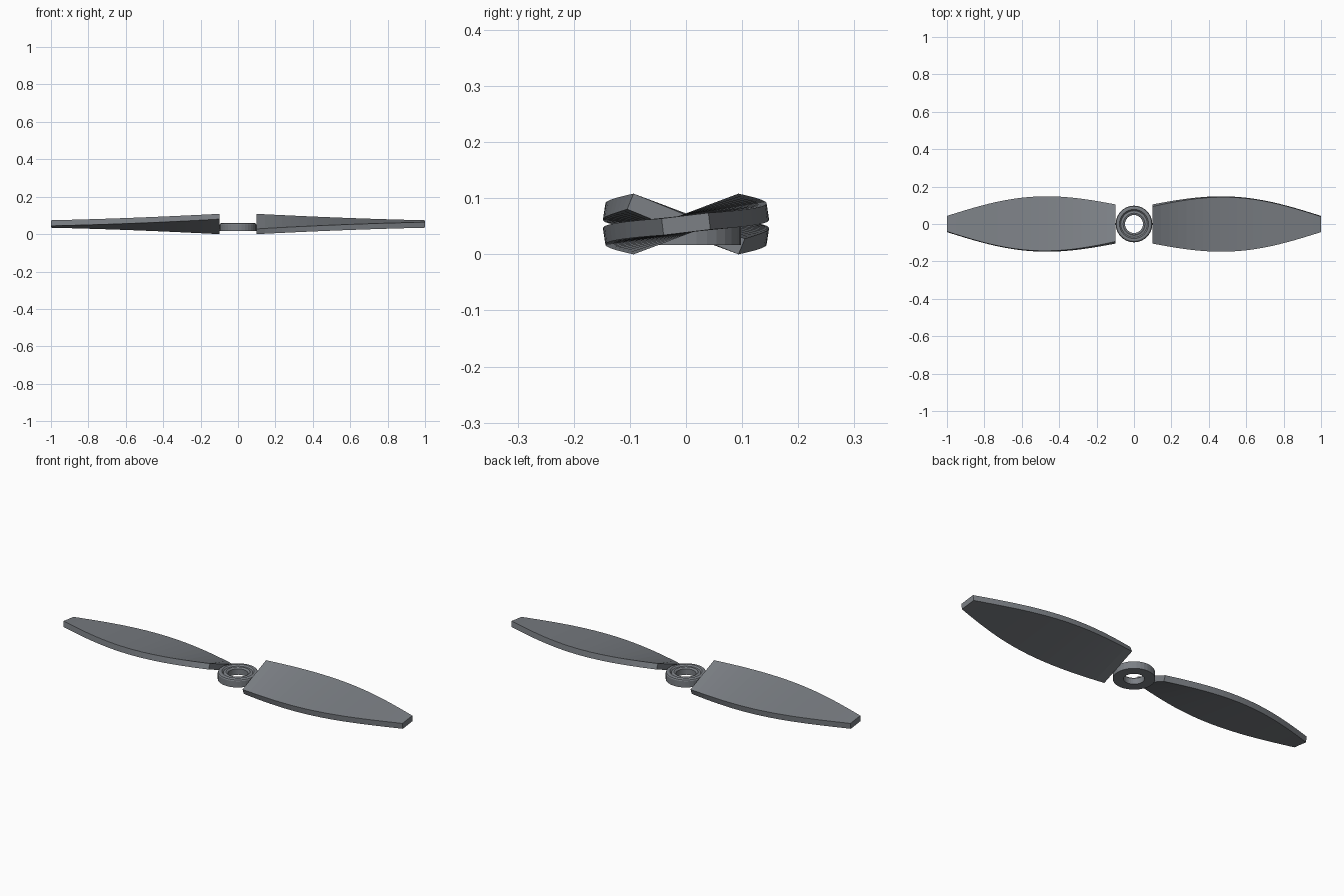
import bpy, bmesh
from math import sin, cos, asin, pi

if "Cube" in bpy.data.objects:
    bpy.data.objects.remove(bpy.data.objects["Cube"])

MID_Z = 0.054       # blade centre height
HALF_T = 0.015      # half blade thickness
STEPS = 20

dark = bpy.data.materials.new("dark_grey")
dark.diffuse_color = (0.2, 0.215, 0.235, 1)
dark.use_nodes = True
dark.node_tree.nodes["Principled BSDF"].inputs["Base Color"].default_value = dark.diffuse_color


def make_object(name, bm):
    bmesh.ops.recalc_face_normals(bm, faces=bm.faces)
    mesh = bpy.data.meshes.new(name)
    bm.to_mesh(mesh)
    bm.free()
    mesh.materials.append(dark)
    obj = bpy.data.objects.new(name, mesh)
    bpy.context.collection.objects.link(obj)
    return obj


def blade(name, side):
    # rectangular section, bulging chord, twist easing off towards the tip
    bm = bmesh.new()
    rings = []
    for i in range(STEPS + 1):
        t = i / STEPS
        x = 0.1 + 0.9 * t
        half = 0.107 - 0.065 * t + 0.07 * sin(pi * t)
        rise = 0.0402 - 0.05 * t + 0.0148 * t * t
        a = asin(rise / half)
        ring = []
        for u, v in ((-half, -HALF_T), (half, -HALF_T), (half, HALF_T), (-half, HALF_T)):
            y = u * cos(a) - v * sin(a)
            z = u * sin(a) + v * cos(a)
            ring.append(bm.verts.new((side * x, side * y, MID_Z + z)))
        rings.append(ring)
    for r0, r1 in zip(rings, rings[1:]):
        for k in range(4):
            n = (k + 1) % 4
            bm.faces.new((r0[k], r0[n], r1[n], r1[k]))
    bm.faces.new(rings[0])
    bm.faces.new(rings[-1])
    return make_object(name, bm)


def lathe(name, profile, sides):
    bm = bmesh.new()
    rings = [[bm.verts.new((r * cos(2 * pi * i / sides), r * sin(2 * pi * i / sides), z))
              for i in range(sides)] for r, z in profile]
    for r0, r1 in zip(rings, rings[1:] + rings[:1]):
        for k in range(sides):
            n = (k + 1) % sides
            bm.faces.new((r0[k], r0[n], r1[n], r1[k]))
    return make_object(name, bm)


# Two blades, half a turn apart
blade("right_blade", 1)
blade("left_blade", -1)

# Hub ring: flat underside, bevelled rim and a shallow groove on top
lathe("hub", [(0.048, 0.017), (0.098, 0.017), (0.098, 0.05), (0.095, 0.056),
              (0.088, 0.059), (0.078, 0.059), (0.071, 0.052), (0.064, 0.052),
              (0.058, 0.055), (0.052, 0.053), (0.048, 0.048)], 32)
